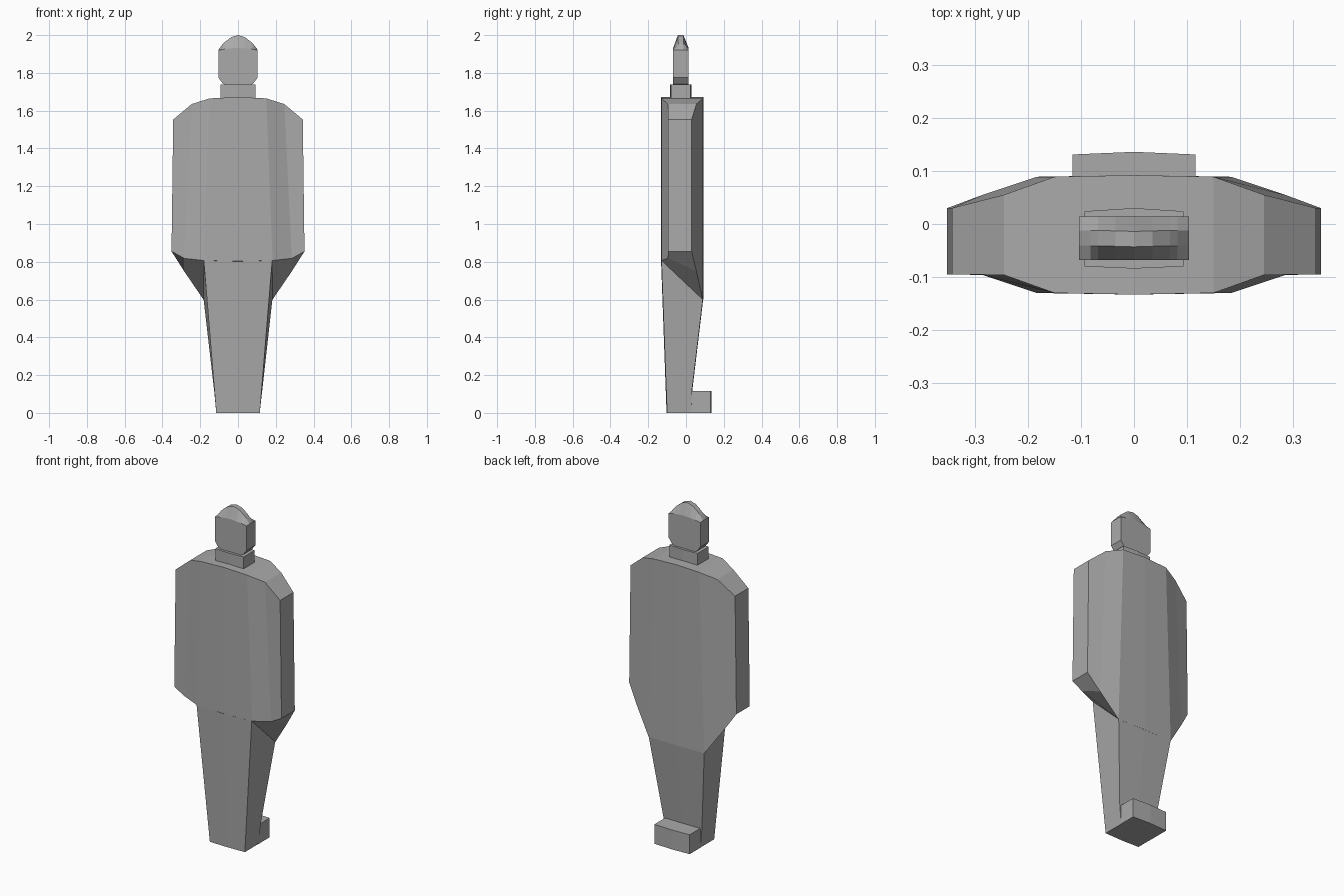
import bpy
import bmesh

if "Cube" in bpy.data.objects:
    bpy.data.objects.remove(bpy.data.objects["Cube"])

grey = bpy.data.materials.new("plain grey")
grey.diffuse_color = (0.40, 0.40, 0.40, 1)
grey.use_nodes = True
grey.node_tree.nodes["Principled BSDF"].inputs["Base Color"].default_value = grey.diffuse_color


def loft(name, sections):
    """Skin a row of equal-sized closed sections and cap both ends."""
    bm = bmesh.new()
    rows = [[bm.verts.new(p) for p in s] for s in sections]
    n = len(rows[0])
    for a, b in zip(rows, rows[1:]):
        for i in range(n):
            j = (i + 1) % n
            bm.faces.new((a[i], a[j], b[j], b[i]))
    bm.faces.new(rows[0][::-1])
    bm.faces.new(rows[-1])
    bmesh.ops.recalc_face_normals(bm, faces=bm.faces[:])
    mesh = bpy.data.meshes.new(name)
    bm.to_mesh(mesh)
    bm.free()
    mesh.materials.append(grey)
    obj = bpy.data.objects.new(name, mesh)
    bpy.context.collection.objects.link(obj)
    return obj


def mirrored(half):
    """Complete a centre-to-right list of sections with its left side."""
    left = [[(-x, y, z) for x, y, z in s] for s in half[:0:-1]]
    return left + half


# Torso: x top, x bottom, front y, back y, top z, front hem z, back hem z
stations = [
    (0.00, 0.00, -0.133, 0.092, 1.672, 0.803, 0.600),
    (0.15, 0.183, -0.130, 0.089, 1.665, 0.807, 0.600),
    (0.245, 0.285, -0.096, 0.055, 1.635, 0.818, 0.750),
    (0.343, 0.352, -0.095, 0.030, 1.553, 0.855, 0.855),
]
loft("torso", mirrored([
    [(xt, yf, zt), (xt, yb, zt), (xb, yb, zb), (xb, yf, zf)]
    for xt, xb, yf, yb, zt, zf, zb in stations]))

# Legs: tapering block with a slanted top joining the hem
loft("legs", mirrored([
    [(0, -0.132, 0.803), (0, 0.091, 0.60), (0, 0.033, 0.115),
     (0, 0.03, 0), (0, -0.103, 0)],
    [(0.181, -0.130, 0.807), (0.182, 0.089, 0.60), (0.126, 0.031, 0.115),
     (0.115, 0.03, 0), (0.115, -0.100, 0)]]))

# Foot block behind the ankle
loft("foot", mirrored([
    [(x, 0.02, 0), (x, y, 0), (x, y, 0.115), (x, 0.02, 0.115)]
    for x, y in ((0, 0.136), (0.116, 0.131))]))

# Neck with slightly bowed faces
loft("neck", mirrored([
    [(x, f, 1.64), (x, b, 1.64), (x, b, 1.738), (x, f, 1.738)]
    for x, f, b in ((0, -0.084, 0.030), (0.093, -0.080, 0.024))]))

# Head: x, chin z, brow z, crown z, crown front and back y
head = [
    (0.000, 1.735, 1.932, 2.000, -0.043, -0.014),
    (0.035, 1.735, 1.930, 1.990, -0.042, -0.013),
    (0.068, 1.738, 1.926, 1.965, -0.041, -0.012),
    (0.082, 1.745, 1.924, 1.951, -0.041, -0.012),
    (0.104, 1.775, 1.920, 1.922, -0.040, -0.012),
]
loft("head", mirrored([
    [(x, -0.068, chin), (x, 0.014, chin), (x, 0.014, brow),
     (x, cb, crown), (x, cf, crown), (x, -0.068, brow)]
    for x, chin, brow, crown, cf, cb in head]))
